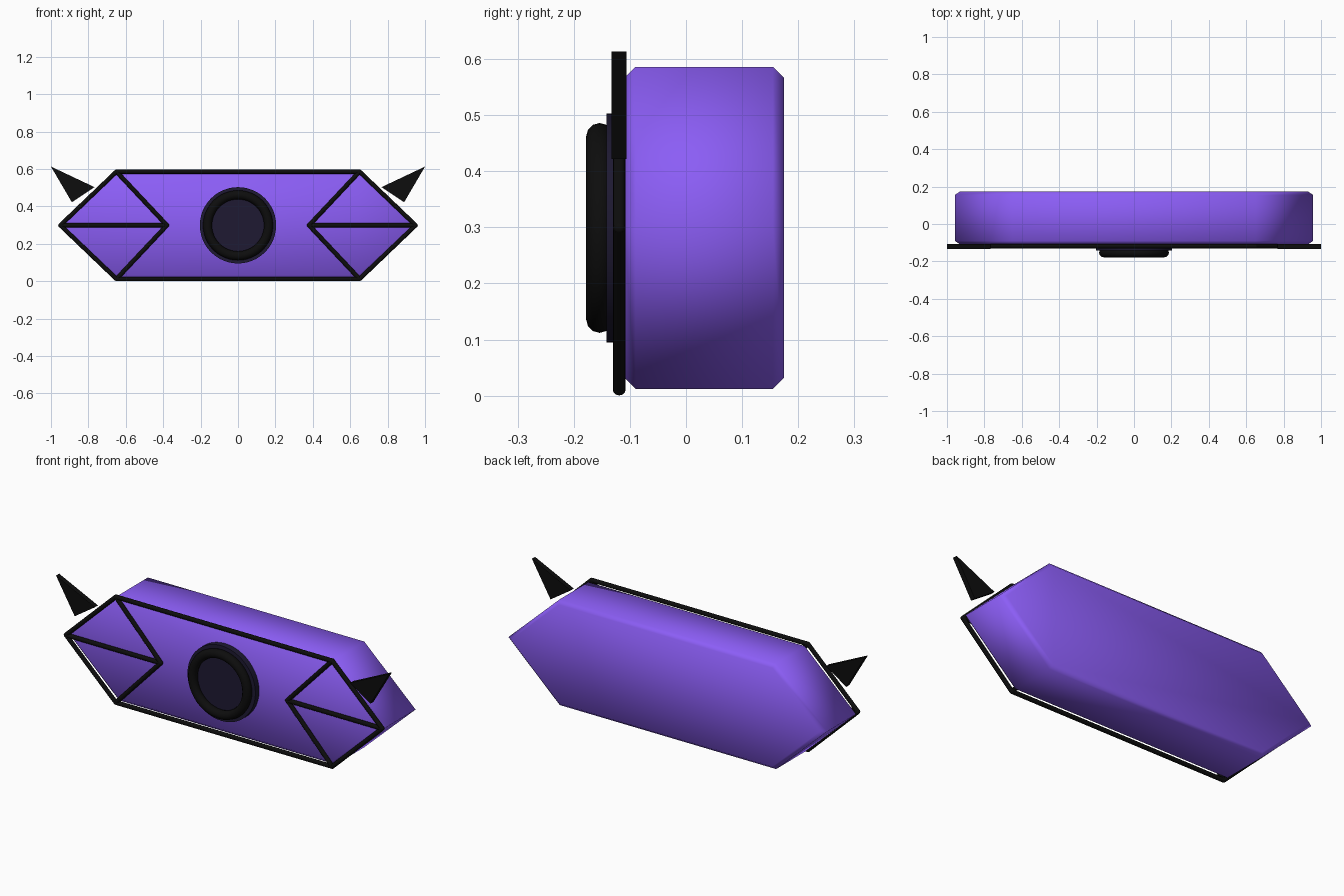
import bpy, bmesh
from mathutils import Vector, Matrix
from math import pi

if "Cube" in bpy.data.objects:
    bpy.data.objects.remove(bpy.data.objects["Cube"])

CZ = 0.299


def material(name, color):
    m = bpy.data.materials.new(name)
    m.diffuse_color = (*color, 1)
    m.use_nodes = True
    m.node_tree.nodes["Principled BSDF"].inputs["Base Color"].default_value = m.diffuse_color
    return m


PURPLE = material("purple", (0.26, 0.11, 0.92))
BLACK = material("black", (0.004, 0.004, 0.004))
NAVY = material("dark_navy", (0.013, 0.010, 0.032))


def finish(bm, name, mat, smooth=None):
    bmesh.ops.recalc_face_normals(bm, faces=bm.faces)
    me = bpy.data.meshes.new(name)
    bm.to_mesh(me)
    bm.free()
    me.materials.append(mat)
    ob = bpy.data.objects.new(name, me)
    bpy.context.collection.objects.link(ob)
    if smooth == "all":
        me.shade_smooth()
    elif smooth == "angle":
        bpy.ops.object.select_all(action='DESELECT')
        ob.select_set(True)
        bpy.context.view_layer.objects.active = ob
        bpy.ops.object.shade_smooth_by_angle(angle=pi / 5)
    return ob


def prism(points, y0, y1):
    bm = bmesh.new()
    face = bm.faces.new([bm.verts.new((x, y0, z)) for x, z in points])
    ext = bmesh.ops.extrude_face_region(bm, geom=[face])
    verts = [g for g in ext["geom"] if isinstance(g, bmesh.types.BMVert)]
    bmesh.ops.translate(bm, verts=verts, vec=(0, y1 - y0, 0))
    bmesh.ops.recalc_face_normals(bm, faces=bm.faces)
    return bm


# Body: long hexagonal block, chamfered round the front and back faces
HW, TIP, HH = 0.65, 0.958, 0.287
hexagon = [(-HW, CZ + HH), (HW, CZ + HH), (TIP, CZ),
           (HW, CZ - HH), (-HW, CZ - HH), (-TIP, CZ)]
bm = prism(hexagon, -0.11, 0.175)
rims = [e for e in bm.edges if abs(e.verts[0].co.y - e.verts[1].co.y) < 1e-5]
bmesh.ops.bevel(bm, geom=rims, offset=0.02, segments=1, affect='EDGES')
finish(bm, "body", PURPLE, "all")

# Trim: thin rods round the front edge and across the end facets
R, TY = 0.0115, -0.119


def rods(name, segments):
    bm = bmesh.new()
    for a, b in segments:
        a, b = Vector((a[0], TY, a[1])), Vector((b[0], TY, b[1]))
        d = b - a
        rot = d.to_track_quat('Z', 'Y').to_matrix().to_4x4()
        bmesh.ops.create_cone(bm, cap_ends=True, segments=12, radius1=R, radius2=R,
                              depth=d.length, matrix=Matrix.Translation((a + b) / 2) @ rot)
        for p in (a, b):
            bmesh.ops.create_uvsphere(bm, u_segments=12, v_segments=8, radius=R,
                                      matrix=Matrix.Translation(p))
    finish(bm, name, BLACK, "angle")


frame = [(x * 0.95 / TIP if abs(x) == TIP else x, z) for x, z in hexagon]
rods("outer_trim", list(zip(frame, frame[1:] + frame[:1])))
for side, s in (("left", -1), ("right", 1)):
    inner = (s * 0.38, CZ)
    rods(side + "_facet_trim", [((s * HW, CZ + HH), inner), ((s * HW, CZ - HH), inner),
                                ((s * 0.95, CZ), inner)])
    # Pointed ear plate floating beside the upper slope
    ear = [(s * 1.0, 0.613), (s * 0.767, 0.503), (s * 0.888, 0.422)]
    finish(prism(ear, -0.133, -0.106), side + "_ear", BLACK)

# Lens: dark disc with a raised round rim
bm = bmesh.new()
bmesh.ops.create_cone(bm, cap_ends=True, segments=48, radius1=0.204, radius2=0.204, depth=0.036,
                      matrix=Matrix.Translation((0, -0.124, CZ)) @ Matrix.Rotation(pi / 2, 4, 'X'))
finish(bm, "lens_disc", NAVY, "angle")

bpy.ops.mesh.primitive_torus_add(major_radius=0.163, minor_radius=0.024, major_segments=48,
                                 minor_segments=12, location=(0, -0.154, CZ),
                                 rotation=(pi / 2, 0, 0))
rim = bpy.context.object
rim.name = "lens_rim"
rim.data.materials.append(BLACK)
rim.data.shade_smooth()
